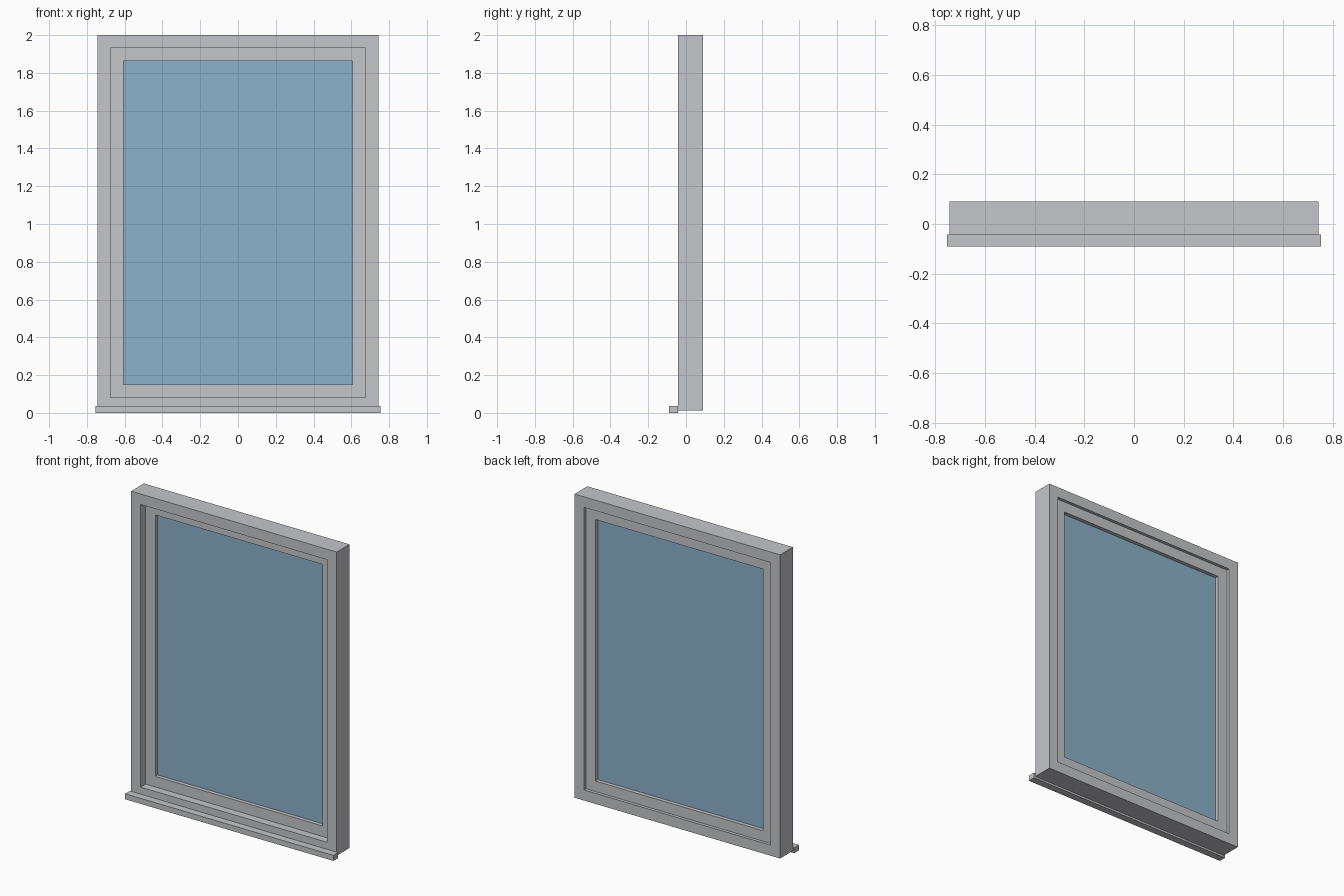
import bpy
import bmesh

cube = bpy.data.objects.get("Cube")
if cube:
    bpy.data.objects.remove(cube, do_unlink=True)


def material(name, color):
    mat = bpy.data.materials.new(name)
    mat.use_nodes = True
    mat.diffuse_color = color
    mat.node_tree.nodes["Principled BSDF"].inputs["Base Color"].default_value = color
    return mat


grey = material("light grey", (0.56, 0.565, 0.59, 1))
blue = material("glass blue", (0.262, 0.445, 0.59, 1))


def finish(name, bm, mat):
    bmesh.ops.recalc_face_normals(bm, faces=bm.faces)
    mesh = bpy.data.meshes.new(name)
    bm.to_mesh(mesh)
    bm.free()
    mesh.materials.append(mat)
    obj = bpy.data.objects.new(name, mesh)
    bpy.context.collection.objects.link(obj)
    return obj


def box(name, half_width, y0, y1, z0, z1, mat):
    bm = bmesh.new()
    bmesh.ops.create_cube(bm, size=1)
    for v in bm.verts:
        v.co.x *= 2 * half_width
        v.co.y = y1 if v.co.y > 0 else y0
        v.co.z = z1 if v.co.z > 0 else z0
    return finish(name, bm, mat)


def ring(name, half_width, z0, z1, border, y0, y1, mat):
    """Rectangular frame: four mitred sides sharing one cross-section."""
    bm = bmesh.new()
    loops = []
    for inset, y in ((0, y0), (border, y0), (border, y1), (0, y1)):
        w, low, high = half_width - inset, z0 + inset, z1 - inset
        corners = ((-w, low), (w, low), (w, high), (-w, high))
        loops.append([bm.verts.new((x, y, z)) for x, z in corners])
    for i in range(4):
        a, b = loops[i], loops[(i + 1) % 4]
        for j in range(4):
            k = (j + 1) % 4
            bm.faces.new((a[j], a[k], b[k], b[j]))
    return finish(name, bm, mat)


BORDER = 0.069
HALF_WIDTH = 0.744
BOTTOM, TOP = 0.013, 2.0

# Outer frame and the sash set back inside it
ring("outer_frame", HALF_WIDTH, BOTTOM, TOP, BORDER, -0.042, 0.09, grey)
ring("sash", HALF_WIDTH - BORDER, BOTTOM + BORDER, TOP - BORDER, BORDER,
     0.01, 0.07, grey)

# Glass pane held in the middle of the sash
box("glass_pane", HALF_WIDTH - 2 * BORDER, 0.035, 0.045,
    BOTTOM + 2 * BORDER, TOP - 2 * BORDER, blue)

# Sill strip along the front bottom edge
box("sill", 0.754, -0.09, -0.042, 0, 0.036, grey)
